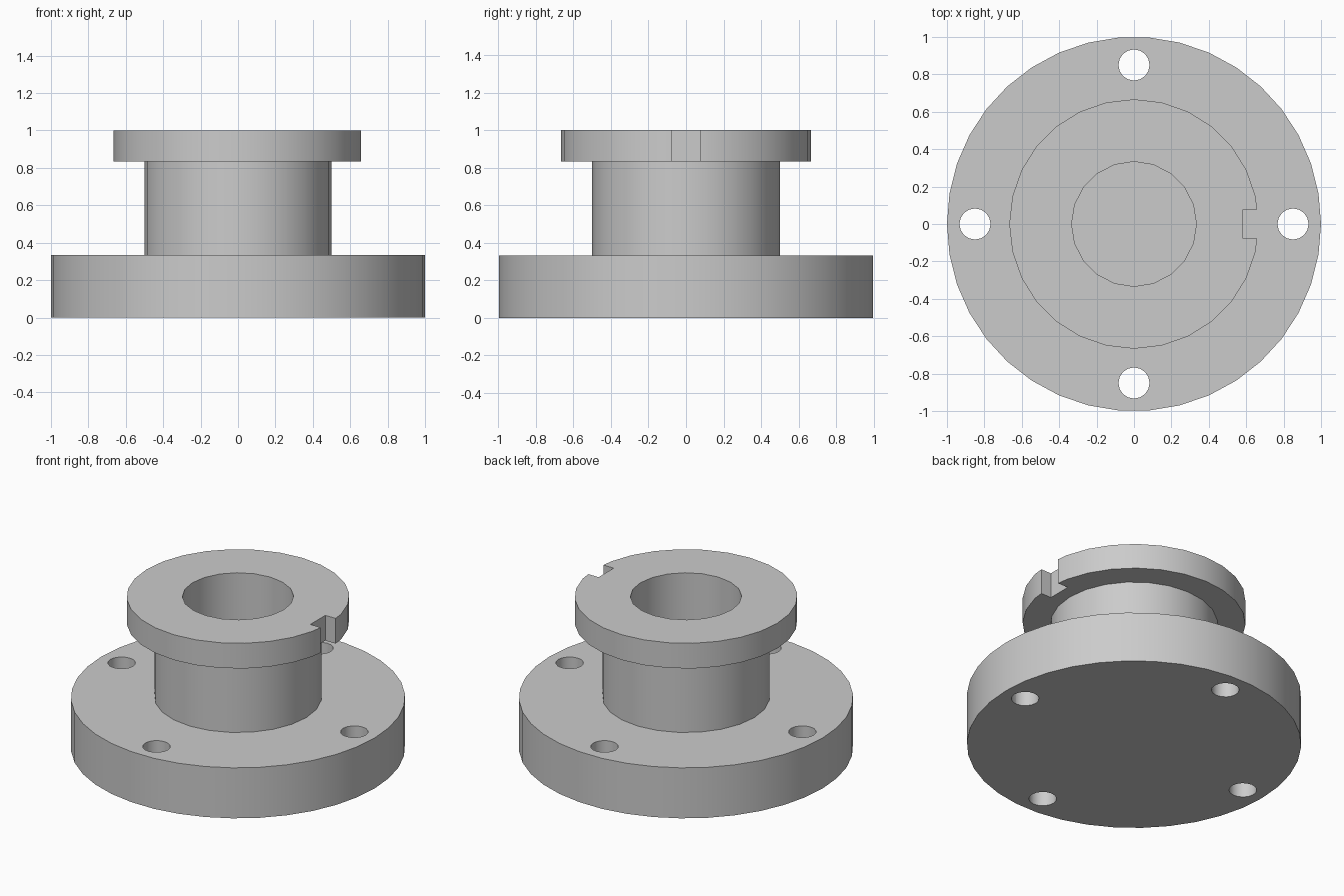
import bpy
import math

default = bpy.data.objects.get("Cube")
if default:
    bpy.data.objects.remove(default, do_unlink=True)

# Machined metal
grey = bpy.data.materials.new("plain_grey")
grey.use_nodes = True
colour = (0.6, 0.6, 0.6, 1)
grey.diffuse_color = colour
grey.node_tree.nodes["Principled BSDF"].inputs["Base Color"].default_value = colour

FLANGE_TOP, RIM_BOTTOM, TOP = 1 / 3, 5 / 6, 1.0


def cylinder(name, radius, bottom, top, sides, x=0, y=0):
    bpy.ops.mesh.primitive_cylinder_add(vertices=sides, radius=radius, depth=top - bottom,
                                        location=(x, y, (bottom + top) / 2),
                                        rotation=(0, 0, math.pi / 2))
    obj = bpy.context.object
    obj.name = name
    obj.data.materials.append(grey)
    return obj


def combine(body, other, operation):
    mod = body.modifiers.new(operation.lower(), 'BOOLEAN')
    mod.operation = operation
    mod.solver = 'EXACT'
    mod.object = other
    bpy.ops.object.select_all(action='DESELECT')
    bpy.context.view_layer.objects.active = body
    body.select_set(True)
    bpy.ops.object.modifier_apply(modifier=mod.name)
    bpy.data.objects.remove(other, do_unlink=True)


# Wide base, narrow hub and upper rim joined into one solid
body = cylinder("flanged_hub", 1.0, 0, FLANGE_TOP, 38)
combine(body, cylinder("hub", 0.5, 0.2, 0.9, 24), 'UNION')
combine(body, cylinder("rim", 2 / 3, RIM_BOTTOM, TOP, 28), 'UNION')

# Blind central bore
combine(body, cylinder("bore_cutter", 1 / 3, FLANGE_TOP, TOP + 0.1, 20), 'DIFFERENCE')

# Four bolt holes through the base
for i in range(4):
    angle = i * math.pi / 2
    hole = cylinder("bolt_hole_cutter", 0.083, -0.1, FLANGE_TOP + 0.1, 16,
                    0.85 * math.cos(angle), 0.85 * math.sin(angle))
    combine(body, hole, 'DIFFERENCE')

# Key notch on the left edge of the rim
bpy.ops.mesh.primitive_cube_add(size=1, location=(0.683, 0, 0.92))
notch = bpy.context.object
notch.name = "notch_cutter"
notch.scale = (0.2, 0.157, 0.3)
notch.data.materials.append(grey)
combine(body, notch, 'DIFFERENCE')

# Smooth round walls with crisp rims
bpy.ops.object.shade_smooth_by_angle(angle=math.radians(30))
